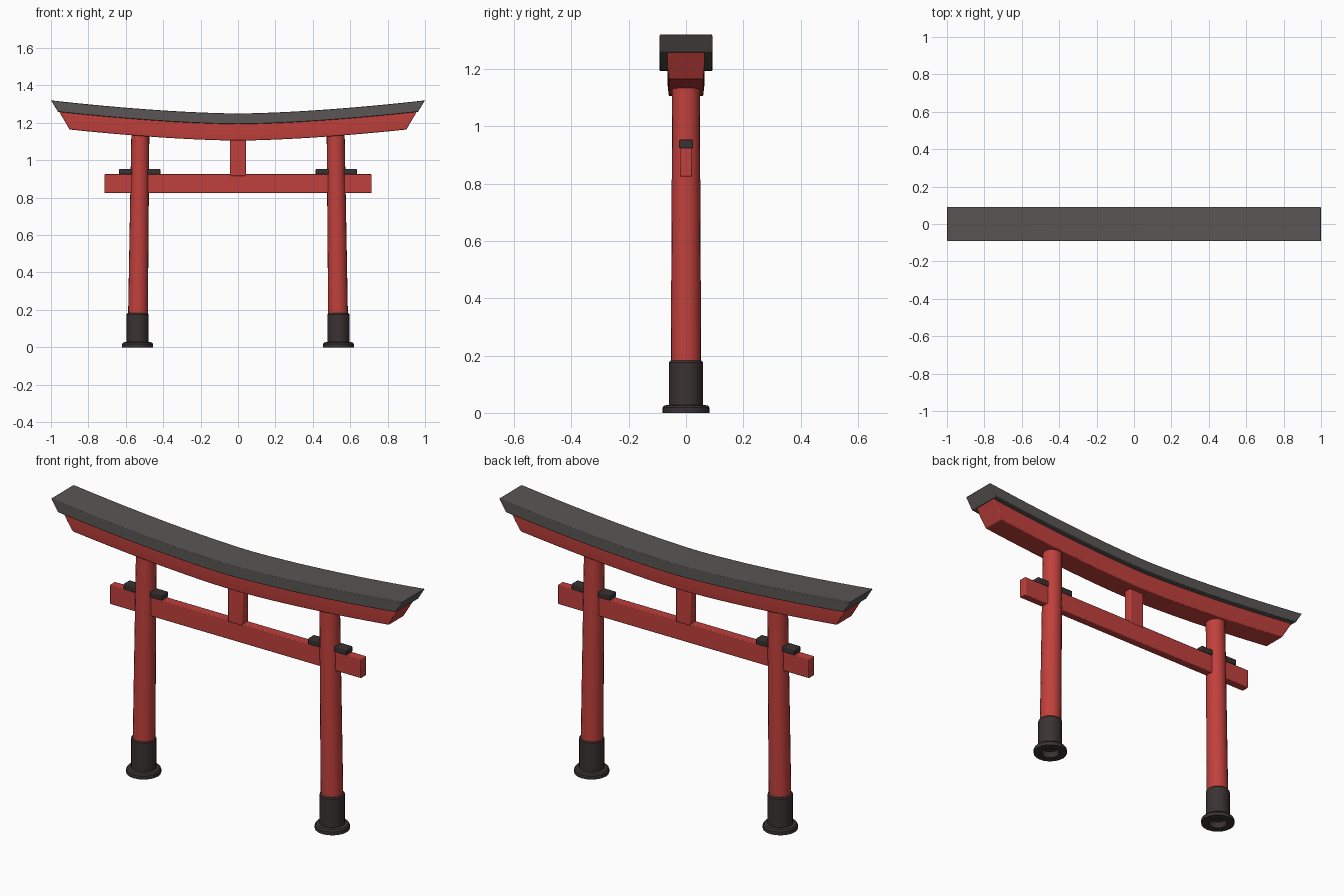
import bpy, bmesh, math
from mathutils import Vector

cube = bpy.data.objects.get("Cube")
if cube:
    bpy.data.objects.remove(cube, do_unlink=True)


def make_material(name, rgb):
    mat = bpy.data.materials.new(name)
    mat.use_nodes = True
    colour = (*rgb, 1.0)
    mat.diffuse_color = colour
    bsdf = mat.node_tree.nodes["Principled BSDF"]
    bsdf.inputs["Base Color"].default_value = colour
    bsdf.inputs["Roughness"].default_value = 0.8
    return mat


RED = make_material("vermilion red", (0.53, 0.052, 0.045))
GREY = make_material("roof grey", (0.10, 0.094, 0.09))
BLACK = make_material("base black", (0.042, 0.032, 0.032))


def finish(name, bm, mat, bevel=0.0):
    bmesh.ops.recalc_face_normals(bm, faces=bm.faces[:])
    mesh = bpy.data.meshes.new(name)
    bm.to_mesh(mesh)
    bm.free()
    mesh.materials.append(mat)
    obj = bpy.data.objects.new(name, mesh)
    bpy.context.collection.objects.link(obj)
    if bevel:
        mod = obj.modifiers.new("soft edges", "BEVEL")
        mod.width = bevel
        mod.segments = 2
        mod.limit_method = "ANGLE"
    bpy.ops.object.select_all(action="DESELECT")
    obj.select_set(True)
    bpy.context.view_layer.objects.active = obj
    bpy.ops.object.shade_smooth_by_angle(angle=math.radians(35))
    return obj


def box(name, centre, size, mat, bevel=0.004):
    bm = bmesh.new()
    bmesh.ops.create_cube(bm, size=1)
    bmesh.ops.scale(bm, vec=size, verts=bm.verts)
    bmesh.ops.translate(bm, vec=centre, verts=bm.verts)
    return finish(name, bm, mat, bevel)


def lathe(name, x, profile, mat, lean=0.0, sides=20):
    """Spin (radius, z) points about an upright axis that may lean along x."""
    bm = bmesh.new()
    verts = [bm.verts.new((r, 0, z)) for r, z in profile]
    edges = [bm.edges.new(pair) for pair in zip(verts, verts[1:])]
    bmesh.ops.spin(bm, geom=verts + edges, cent=(0, 0, 0), axis=(0, 0, 1),
                   angle=math.tau, steps=sides)
    bmesh.ops.remove_doubles(bm, verts=bm.verts, dist=0.0005)
    for v in bm.verts:
        v.co.x += x + lean * v.co.z
    return finish(name, bm, mat)


def sweep_rise(x):
    return 0.07 * abs(x) ** 1.6


def curved_beam(name, section, mat, bevel, steps=28):
    """Loft a section of (half width y, z, half length x) along the upward sweep."""
    outline = section + [(-y, z, length) for y, z, length in reversed(section)]
    bm = bmesh.new()
    rings = []
    for i in range(steps + 1):
        t = 2 * i / steps - 1
        rings.append([bm.verts.new((t * length, y, z + sweep_rise(t * length)))
                      for y, z, length in outline])
    count = len(outline)
    for a, b in zip(rings, rings[1:]):
        for j in range(count):
            k = (j + 1) % count
            bm.faces.new((a[j], a[k], b[k], b[j]))
    bm.faces.new(rings[0])
    bm.faces.new(rings[-1])
    return finish(name, bm, mat, bevel)


# Legs with their sleeves, feet and wedges, one set per side
for side, label in ((1, "left"), (-1, "right")):
    lathe(f"{label}_pillar", side * 0.537,
          [(0, 0.15), (0.053, 0.15), (0.048, 1.16), (0, 1.16)],
          RED, lean=-side * 0.013)
    lathe(f"{label}_pillar_base", side * 0.537,
          [(0, 0.03), (0.04, 0.03), (0.045, 0), (0.082, 0), (0.082, 0.018),
           (0.076, 0.026), (0.059, 0.028), (0.059, 0.176), (0.054, 0.182), (0, 0.182)],
          BLACK)
    for offset, place in ((0.075, "outer"), (-0.075, "inner")):
        box(f"{label}_{place}_wedge", (side * (0.525 + offset), 0, 0.938),
            (0.07, 0.05, 0.03), BLACK)

# Tie beam and centre strut
box("tie_beam", (0, 0, 0.875), (1.43, 0.042, 0.1), RED)
box("centre_strut", (0, 0, 1.02), (0.086, 0.046, 0.21), RED, 0.006)

# Upper beam and the roof cap over it, both sweeping up to slanted ends
curved_beam("upper_beam",
            [(0.06, 1.105, 0.9), (0.065, 1.15, 0.928), (0.065, 1.2, 0.96)], RED, 0.004)
curved_beam("roof_cap", [(0.092, 1.193, 0.962), (0.092, 1.25, 1.0)], GREY, 0.003)
